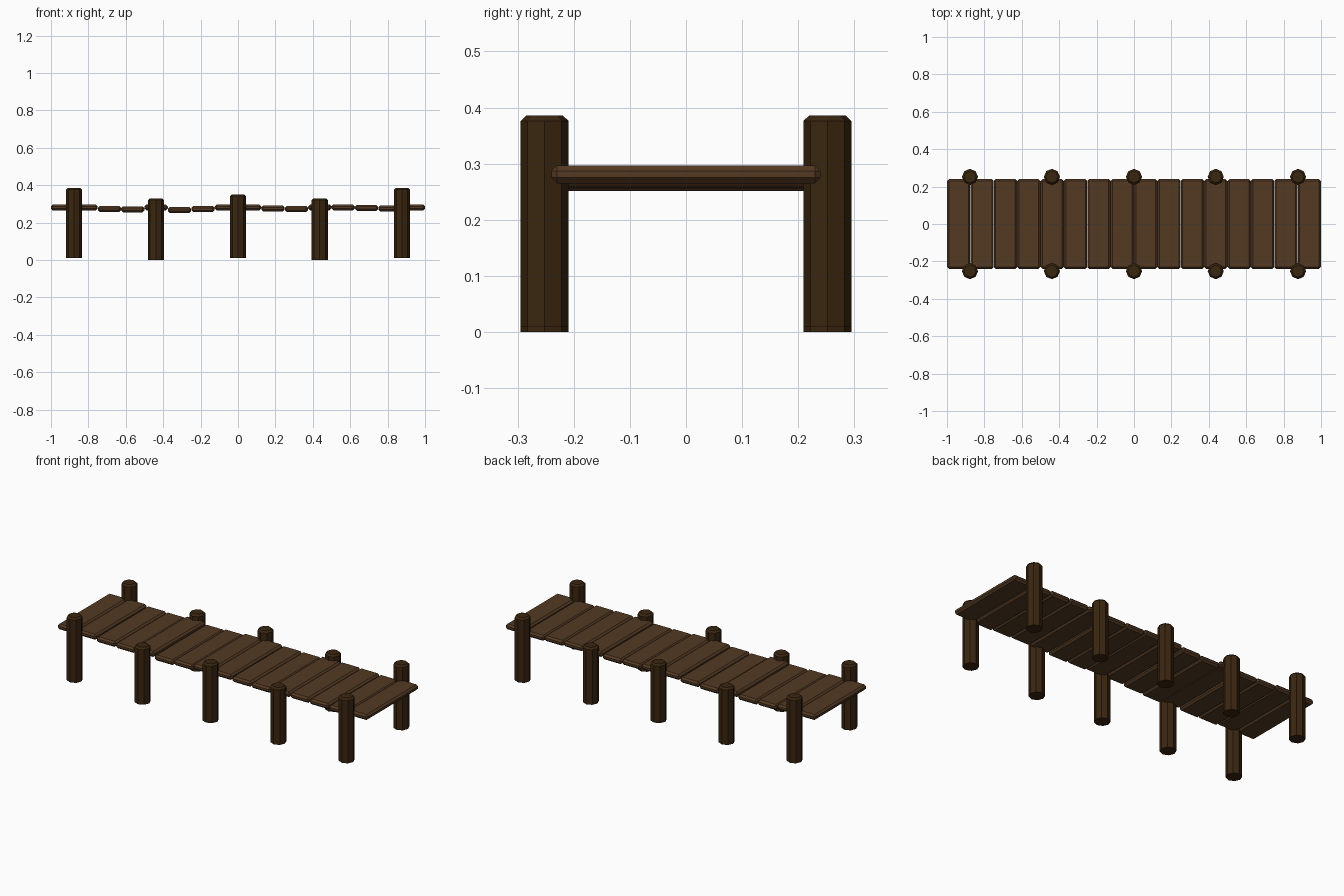
import bpy
import bmesh
from mathutils import Matrix

cube = bpy.data.objects.get("Cube")
if cube:
    bpy.data.objects.remove(cube, do_unlink=True)


def make_material(name, color):
    mat = bpy.data.materials.new(name)
    mat.use_nodes = True
    mat.diffuse_color = color
    mat.node_tree.nodes["Principled BSDF"].inputs["Base Color"].default_value = color
    return mat


def add_object(name, bm, mat):
    mesh = bpy.data.meshes.new(name)
    bm.to_mesh(mesh)
    bm.free()
    mesh.materials.append(mat)
    obj = bpy.data.objects.new(name, mesh)
    bpy.context.collection.objects.link(obj)
    return obj


plank_brown = make_material("plank brown", (0.088, 0.042, 0.017, 1))
post_brown = make_material("dark post brown", (0.042, 0.019, 0.005, 1))

# Deck planks: chamfered boards at slightly uneven heights
PITCH = 0.125
plank_heights = [0.281, 0.281, 0.273, 0.271, 0.281, 0.267, 0.272, 0.281,
                 0.281, 0.275, 0.273, 0.281, 0.281, 0.279, 0.275, 0.281]
for i, z in enumerate(plank_heights):
    bm = bmesh.new()
    bmesh.ops.create_cube(bm, size=1, matrix=Matrix.Diagonal((0.124, 0.48, 0.032, 1)))
    bmesh.ops.bevel(bm, geom=bm.edges[:], offset=0.01, segments=1, affect='EDGES')
    plank = add_object(f"plank_{i + 1}", bm, plank_brown)
    plank.location = (-1 + PITCH * (i + 0.5), 0, z)


# Posts: octagonal piles with a chamfered top rim
def add_post(name, x, y, bottom, top):
    bm = bmesh.new()
    height = top - bottom
    bmesh.ops.create_cone(bm, cap_ends=True, segments=8, radius1=0.043, radius2=0.043,
                          depth=height)
    rim = [e for e in bm.edges if all(v.co.z > 0 for v in e.verts)]
    bmesh.ops.bevel(bm, geom=rim, offset=0.01, segments=1, affect='EDGES')
    post = add_object(name, bm, post_brown)
    post.location = (x, y, bottom + height / 2)


post_rows = [(-0.877, 0.01, 0.386), (-0.439, 0, 0.33), (0, 0.01, 0.351),
             (0.437, 0, 0.33), (0.877, 0.01, 0.386)]
for side, y in (("front", -0.252), ("back", 0.252)):
    for i, (x, bottom, top) in enumerate(post_rows):
        add_post(f"{side}_post_{i + 1}", x, y, bottom, top)
